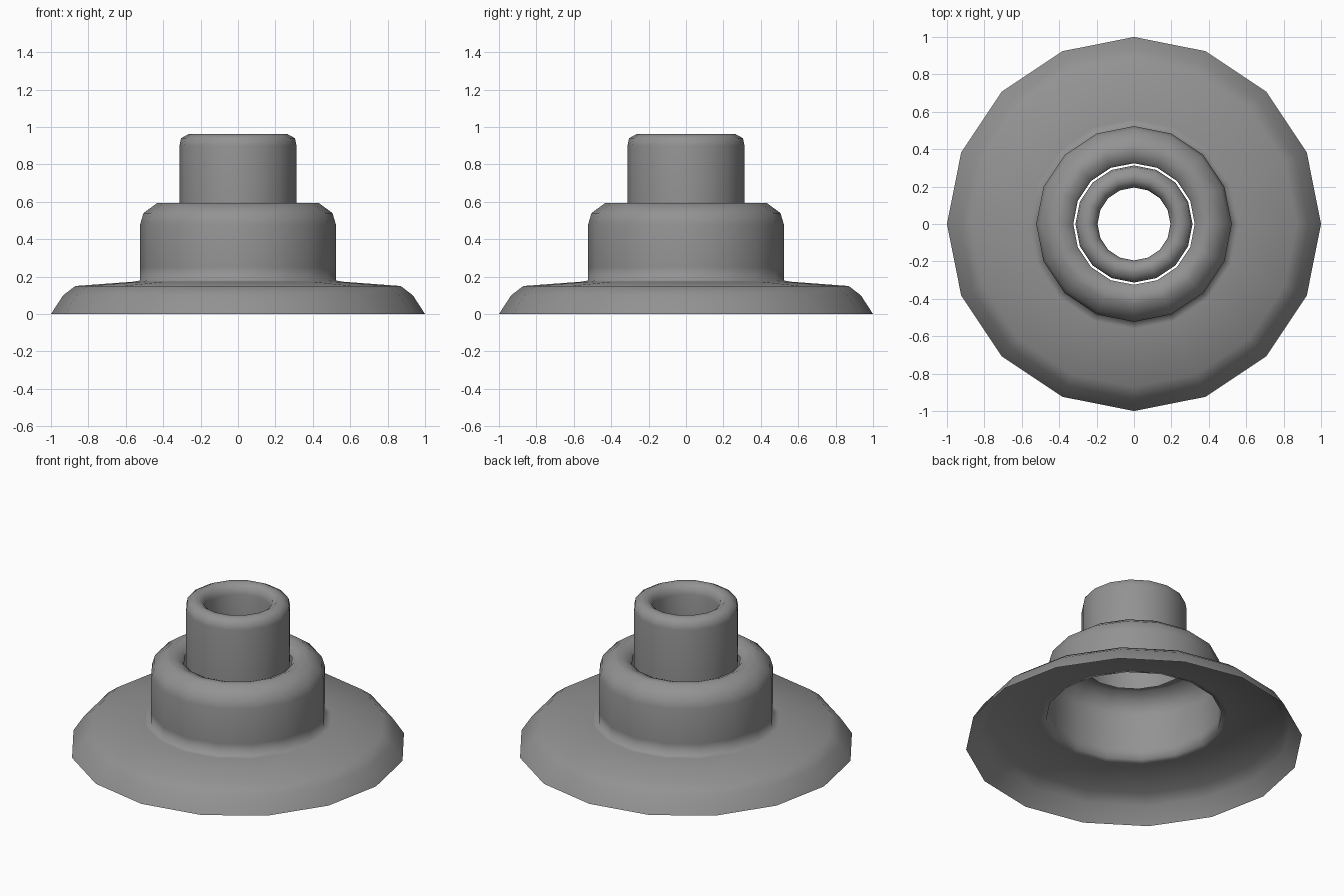
import bpy, bmesh, math

if "Cube" in bpy.data.objects:
    bpy.data.objects.remove(bpy.data.objects["Cube"])

SIDES = 16

# Dark grey finish shared by both parts
dark = bpy.data.materials.new("dark_grey")
dark.diffuse_color = (0.29, 0.29, 0.29, 1)
dark.use_nodes = True
dark.node_tree.nodes["Principled BSDF"].inputs["Base Color"].default_value = dark.diffuse_color

def lathe(name, profile, angle):
    """Revolve an open (radius, height) profile into a thin shell."""
    bm = bmesh.new()
    rings = []
    for r, z in profile:
        rings.append([bm.verts.new((r * math.cos(2 * math.pi * i / SIDES),
                                    r * math.sin(2 * math.pi * i / SIDES), z))
                      for i in range(SIDES)])
    for a, b in zip(rings, rings[1:]):
        for i in range(SIDES):
            j = (i + 1) % SIDES
            bm.faces.new((a[i], a[j], b[j], b[i]))
    mesh = bpy.data.meshes.new(name)
    bm.to_mesh(mesh)
    bm.free()
    mesh.materials.append(dark)
    obj = bpy.data.objects.new(name, mesh)
    bpy.context.collection.objects.link(obj)
    bpy.ops.object.select_all(action='DESELECT')
    obj.select_set(True)
    bpy.context.view_layer.objects.active = obj
    bpy.ops.object.shade_smooth_by_angle(angle=math.radians(angle))
    return obj

# Wide skirt with raised collar, open underneath, rolled lip around the hole
lathe("flanged_collar", [
    (1.0, 0.0), (0.935, 0.10), (0.87, 0.15), (0.56, 0.173), (0.523, 0.18),
    (0.523, 0.25), (0.523, 0.48), (0.505, 0.54), (0.43, 0.595),
    (0.385, 0.595), (0.34, 0.575), (0.325, 0.555)], 100)

# Hollow spout rising through the collar with a rounded rim
lathe("spout_tube", [
    (0.313, 0.545), (0.313, 0.90), (0.305, 0.94), (0.265, 0.962),
    (0.235, 0.962), (0.205, 0.94), (0.195, 0.90), (0.195, 0.70)], 60)
